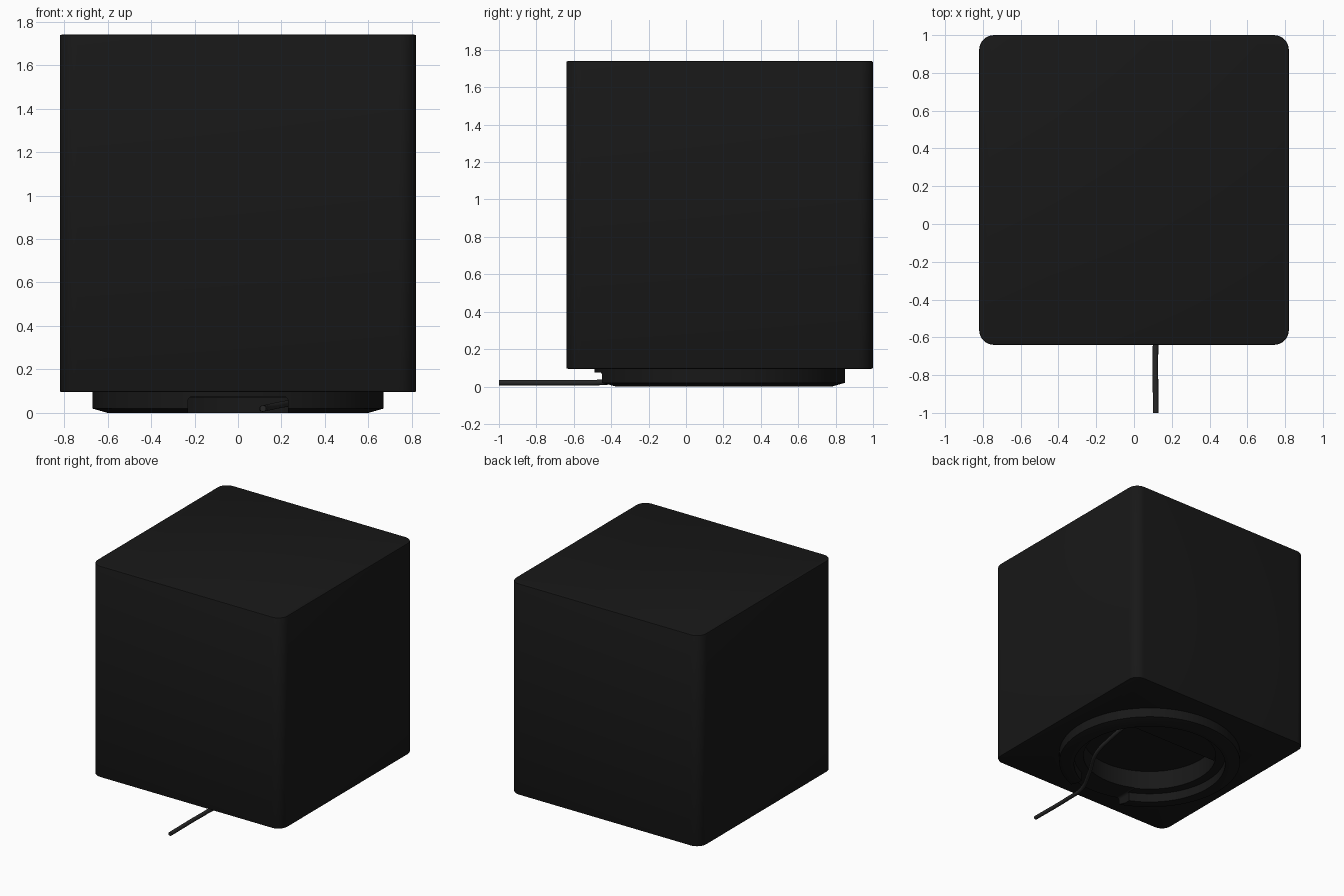
import bpy, bmesh, math

if "Cube" in bpy.data.objects:
    bpy.data.objects.remove(bpy.data.objects["Cube"])

CY = 0.18  # centre of body and base in y


def material(name, v):
    m = bpy.data.materials.new(name)
    m.diffuse_color = (v, v, v, 1)
    m.use_nodes = True
    m.node_tree.nodes["Principled BSDF"].inputs["Base Color"].default_value = m.diffuse_color
    return m


dark = material("black_fabric", 0.009)
grey = material("dark_rubber", 0.02)


def make(name, bm, mat=None):
    bmesh.ops.recalc_face_normals(bm, faces=bm.faces)
    me = bpy.data.meshes.new(name)
    bm.to_mesh(me)
    bm.free()
    ob = bpy.data.objects.new(name, me)
    bpy.context.collection.objects.link(ob)
    if mat:
        me.materials.append(mat)
    return ob


def box(name, lo, hi, radius=0, axis=2, mat=None):
    """Box from corner to corner, edges parallel to one axis rounded."""
    bm = bmesh.new()
    bmesh.ops.create_cube(bm, size=1)
    for v in bm.verts:
        v.co = [l + (c + 0.5) * (h - l) for c, l, h in zip(v.co, lo, hi)]
    if radius:
        edges = [e for e in bm.edges
                 if abs((e.verts[0].co - e.verts[1].co).normalized()[axis]) > 0.9]
        bmesh.ops.bevel(bm, geom=edges, offset=radius, segments=8,
                        profile=0.5, affect='EDGES')
    return make(name, bm, mat)


def lathe(name, profile, mat=None, n=96):
    """Closed profile of (radius, z) turned around the base centre."""
    bm = bmesh.new()
    rings = [[bm.verts.new((r * math.cos(2 * math.pi * i / n),
                            CY + r * math.sin(2 * math.pi * i / n), z))
              for r, z in profile] for i in range(n)]
    k = len(profile)
    for i in range(n):
        a, b = rings[i], rings[(i + 1) % n]
        for j in range(k):
            bm.faces.new((a[j], b[j], b[(j + 1) % k], a[(j + 1) % k]))
    return make(name, bm, mat)


def cut(ob, cutter):
    m = ob.modifiers.new("cut", 'BOOLEAN')
    m.operation = 'DIFFERENCE'
    m.solver = 'EXACT'
    m.object = cutter
    bpy.context.view_layer.objects.active = ob
    bpy.ops.object.modifier_apply(modifier=m.name)
    bpy.data.objects.remove(cutter)


def smooth(ob):
    bpy.ops.object.select_all(action='DESELECT')
    ob.select_set(True)
    bpy.context.view_layer.objects.active = ob
    bpy.ops.object.shade_smooth_by_angle(angle=math.radians(30))


# Body: rounded square block with a slim edge bevel
body = box("body", (-0.82, CY - 0.82, 0.095), (0.82, CY + 0.82, 1.74), 0.08, 2, dark)
bev = body.modifiers.new("edge", 'BEVEL')
bev.width = 0.008
bev.segments = 2
bev.limit_method = 'ANGLE'
bpy.context.view_layer.objects.active = body
bpy.ops.object.modifier_apply(modifier=bev.name)

# Round pocket in the underside, closed off by a flat panel at the back
bm = bmesh.new()
bmesh.ops.create_cone(bm, cap_ends=True, segments=96, radius1=0.49, radius2=0.49, depth=0.22)
bmesh.ops.translate(bm, verts=bm.verts, vec=(0, CY, 0.11))
bmesh.ops.bisect_plane(bm, geom=bm.verts[:] + bm.edges[:] + bm.faces[:],
                       plane_co=(0, 0.40, 0), plane_no=(0, 1, 0), clear_outer=True)
bmesh.ops.holes_fill(bm, edges=[e for e in bm.edges if e.is_boundary])
cut(body, make("pocket_cutter", bm))
smooth(body)

# Base ring: chamfered foot with an inner ledge and a cable notch at the front
base = lathe("base_ring", [(0.67, 0.096), (0.67, 0.02), (0.60, 0), (0.56, 0),
                           (0.56, 0.07), (0.49, 0.07), (0.49, 0.096)], dark)
cut(base, box("notch_cutter", (-0.23, -0.7, -0.1), (0.23, -0.2, 0.075), 0.02, 1))
smooth(base)

# Power cable: leaves the inner panel, bends through the notch and runs forward
curve = bpy.data.curves.new("power_cable", 'CURVE')
curve.dimensions = '3D'
curve.bevel_depth = 0.015
curve.bevel_resolution = 4
curve.use_fill_caps = True
path = [(0.39, 0.41, 0.11), (0.38, 0.20, 0.085), (0.34, -0.03, 0.06),
        (0.21, -0.27, 0.04), (0.125, -0.46, 0.022), (0.115, -0.62, 0.02), (0.115, -1.0, 0.02)]
sp = curve.splines.new('BEZIER')
sp.bezier_points.add(len(path) - 1)
for p, co in zip(sp.bezier_points, path):
    p.co = co
    p.handle_left_type = p.handle_right_type = 'AUTO'
cable = bpy.data.objects.new("power_cable", curve)
bpy.context.collection.objects.link(cable)
curve.materials.append(grey)
